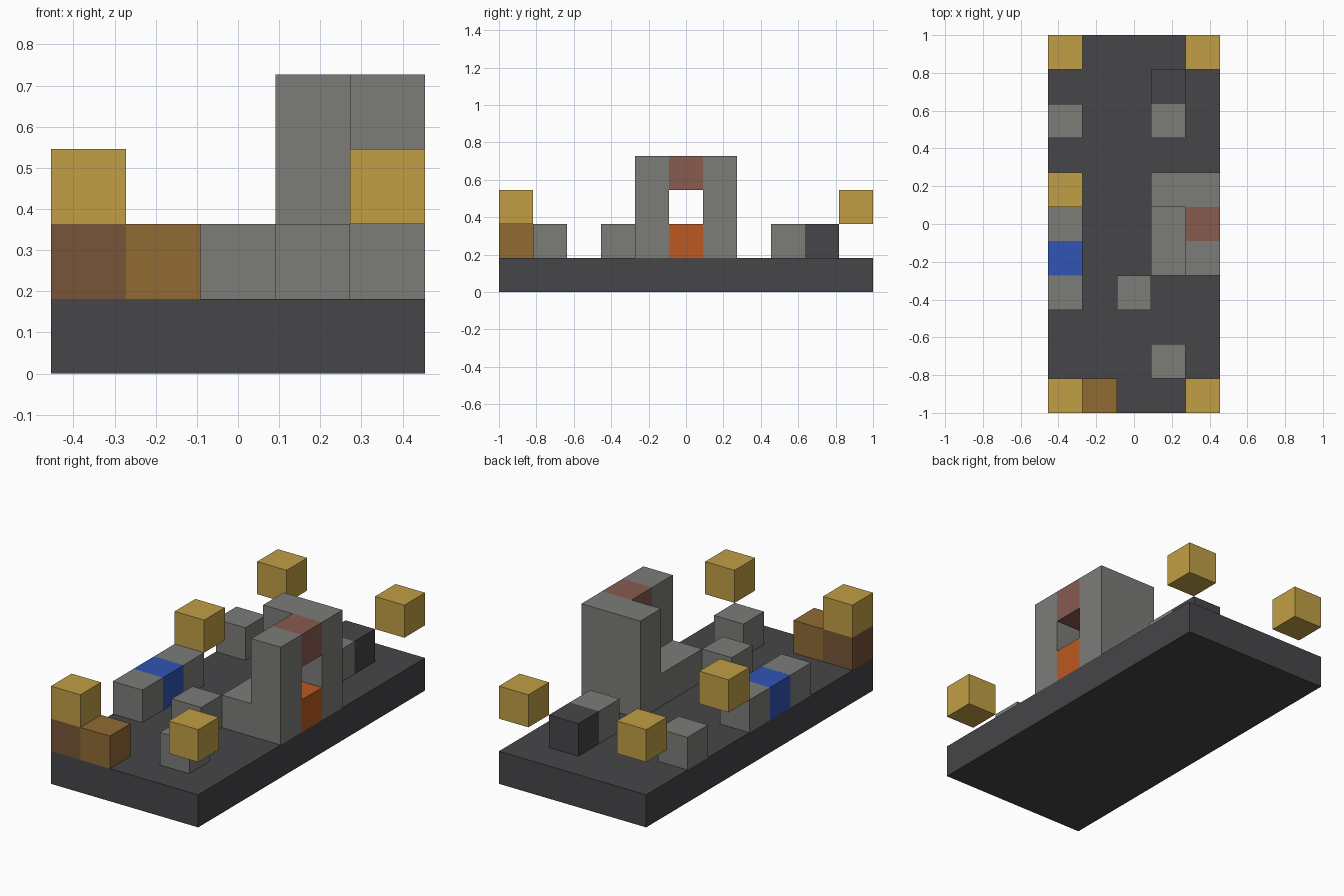
import bpy, bmesh
from mathutils import Vector

cube = bpy.data.objects.get("Cube")
if cube:
    bpy.data.objects.remove(cube, do_unlink=True)

U = 2 / 11                                # edge of one block
ORIGIN = Vector((-2.5 * U, -1, 0))        # low corner of the block grid


def material(name, hex_colour):
    def linear(c):
        return c / 12.92 if c <= 0.04045 else ((c + 0.055) / 1.055) ** 2.4
    rgb = [linear(v / 255) for v in bytes.fromhex(hex_colour)]
    mat = bpy.data.materials.new(name)
    mat.use_nodes = True
    mat.diffuse_color = (*rgb, 1)
    bsdf = mat.node_tree.nodes["Principled BSDF"]
    bsdf.inputs["Base Color"].default_value = (*rgb, 1)
    bsdf.inputs["Roughness"].default_value = 0.8
    return mat


charcoal = material("charcoal", "464549")
stone = material("stone grey", "7C7C79")
gold = material("gold", "C19F46")
blue = material("blue", "3155B5")
brick = material("brick red", "875B50")
brown = material("light brown", "906B33")
umber = material("dark brown", "775538")
orange = material("orange", "BB5921")

# Each part: name, material, low corner cell, size in cells
parts = [
    ("base_slab", charcoal, (0, 0, 0), (5, 11, 1)),
    # arch with an open window, and the low ledge behind it
    ("arch_front_pillar", stone, (4, 4, 1), (1, 1, 3)),
    ("arch_back_wall", stone, (3, 6, 1), (2, 1, 3)),
    ("arch_lintel", brick, (4, 5, 3), (1, 1, 1)),
    ("arch_fire", orange, (4, 5, 1), (1, 1, 1)),
    ("arch_ledge", stone, (3, 4, 1), (1, 2, 1)),
    # low row on the right edge
    ("row_front_block", stone, (0, 3, 1), (1, 1, 1)),
    ("row_water_block", blue, (0, 4, 1), (1, 1, 1)),
    ("row_back_block", stone, (0, 5, 1), (1, 1, 1)),
    # front corner chest
    ("corner_block", umber, (0, 0, 1), (1, 1, 1)),
    ("corner_side_block", brown, (1, 0, 1), (1, 1, 1)),
    # loose blocks
    ("middle_block", stone, (2, 3, 1), (1, 1, 1)),
    ("front_block", stone, (3, 1, 1), (1, 1, 1)),
    ("back_right_block", stone, (0, 8, 1), (1, 1, 1)),
    ("back_left_block", stone, (3, 8, 1), (1, 1, 1)),
    ("back_dark_block", charcoal, (3, 9, 1), (1, 1, 1)),
]
# raised lamps
for label, x, y in (("front_right", 0, 0), ("front_left", 4, 0), ("middle_right", 0, 6),
                    ("back_right", 0, 10), ("back_left", 4, 10)):
    parts.append((label + "_lamp", gold, (x, y, 2), (1, 1, 1)))


def cells(low, size):
    return {(low[0] + i, low[1] + j, low[2] + k)
            for i in range(size[0]) for j in range(size[1]) for k in range(size[2])}


filled = set().union(*(cells(low, size) for _, _, low, size in parts))


def build(name, mat, low, size):
    bm = bmesh.new()
    for cell in sorted(cells(low, size)):
        for axis in range(3):
            for sign in (-1, 1):
                # leave out faces that touch another block
                near = list(cell)
                near[axis] += sign
                if tuple(near) in filled:
                    continue
                n, a = Vector(), Vector()
                n[axis] = sign / 2
                a[(axis + 1) % 3] = 0.5
                b = (n * 2).cross(a)
                centre = Vector(cell) + Vector((0.5, 0.5, 0.5)) + n
                corners = (a + b, b - a, -a - b, a - b)
                bm.faces.new([bm.verts.new(ORIGIN + (centre + c) * U) for c in corners])
    bmesh.ops.remove_doubles(bm, verts=bm.verts, dist=0.001)
    mesh = bpy.data.meshes.new(name)
    bm.to_mesh(mesh)
    bm.free()
    mesh.materials.append(mat)
    bpy.context.collection.objects.link(bpy.data.objects.new(name, mesh))


for part in parts:
    build(*part)
